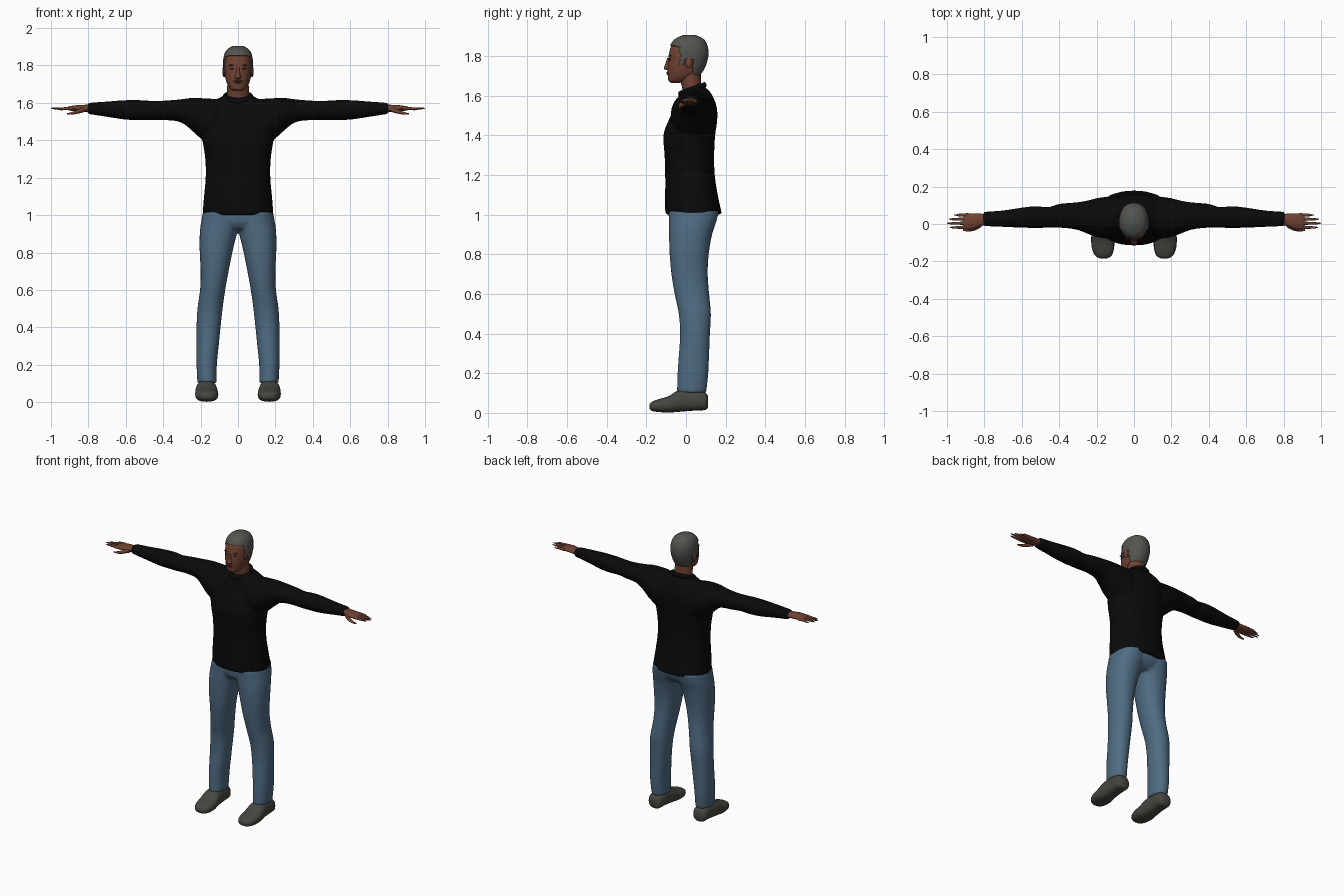
import bpy, bmesh, math
from mathutils import Matrix, Vector


def material(name, r, g, b):
    m = bpy.data.materials.new(name)
    m.diffuse_color = (r, g, b, 1)
    return m


SKIN = material("brown skin", 0.16, 0.054, 0.031)
LIP = material("dark skin", 0.10, 0.033, 0.022)
DARK = material("brow dark", 0.025, 0.018, 0.015)
HAIR = material("grey hair", 0.085, 0.09, 0.08)
BLACK = material("black cloth", 0.003, 0.003, 0.003)
DENIM = material("blue denim", 0.078, 0.148, 0.225)
SHOE = material("grey leather", 0.062, 0.062, 0.052)


def finish(bm, name, mat, remesh=0, angle=50):
    """Turn a bmesh into a smooth-shaded object, optionally fused into one skin."""
    bmesh.ops.recalc_face_normals(bm, faces=bm.faces)
    me = bpy.data.meshes.new(name)
    bm.to_mesh(me)
    bm.free()
    me.materials.append(mat)
    ob = bpy.data.objects.new(name, me)
    bpy.context.collection.objects.link(ob)
    bpy.ops.object.select_all(action='DESELECT')
    ob.select_set(True)
    bpy.context.view_layer.objects.active = ob
    if remesh:
        r = ob.modifiers.new("fuse", 'REMESH')
        r.mode = 'VOXEL'
        r.voxel_size = remesh
        r.use_smooth_shade = True
        s = ob.modifiers.new("relax", 'SMOOTH')
        s.factor, s.iterations = 0.5, 4
    else:
        bpy.ops.object.shade_smooth_by_angle(angle=math.radians(angle))
    return ob


def resample(secs, k):
    """Smooth in-between sections (Catmull-Rom)."""
    out = []
    for i in range(len(secs) - 1):
        p = [secs[max(i - 1, 0)], secs[i], secs[i + 1], secs[min(i + 2, len(secs) - 1)]]
        for j in range(k):
            t = j / k
            out.append([0.5 * (2 * b + (c - a) * t + (2 * a - 5 * b + 4 * c - d) * t * t
                               + (3 * b - a - 3 * c + d) * t ** 3) for a, b, c, d in zip(*p)])
    return out + [list(secs[-1])]


def loft(bm, axis, secs, side=1, n=24, k=3, power=2.0):
    """Closed tube along an axis; a section is (position, a_min, a_max, b_min, b_max)."""
    rings = []
    for t, a0, a1, b0, b1 in resample(secs, k):
        ring = []
        for i in range(n):
            w = 2 * math.pi * i / n
            c, s = math.cos(w), math.sin(w)
            a = (a0 + a1) / 2 + (a1 - a0) / 2 * math.copysign(abs(c) ** (2 / power), c)
            b = (b0 + b1) / 2 + (b1 - b0) / 2 * math.copysign(abs(s) ** (2 / power), s)
            x, y, z = {'x': (t, a, b), 'y': (a, t, b), 'z': (a, b, t)}[axis]
            ring.append(bm.verts.new((x * side, y, z)))
        rings.append(ring)
    for r, q in zip(rings, rings[1:]):
        for i in range(n):
            bm.faces.new((r[i], r[(i + 1) % n], q[(i + 1) % n], q[i]))
    bm.faces.new(rings[0])
    bm.faces.new(rings[-1])


def ball(bm, pos, size, turn=0):
    m = Matrix.Translation(pos) @ Matrix.Rotation(turn, 4, 'Y') @ Matrix.Diagonal((*size, 1))
    bmesh.ops.create_uvsphere(bm, u_segments=16, v_segments=10, radius=1, matrix=m)


# Sweater: body and both sleeves fused
bm = bmesh.new()
loft(bm, 'z', [(1.0, -.19, .19, -.105, .182), (1.1, -.182, .182, -.105, .16), (1.2, -.173, .173, -.105, .145),
               (1.3, -.175, .175, -.108, .142), (1.4, -.19, .19, -.114, .147), (1.47, -.2, .2, -.09, .157),
               (1.53, -.19, .19, -.06, .157), (1.58, -.16, .16, -.043, .143), (1.62, -.11, .11, -.025, .12),
               (1.64, -.075, .075, .0, .1)], n=40, power=2.3)
for side in (1, -1):
    loft(bm, 'x', [(.06, -.03, .12, 1.36, 1.61), (.13, -.075, .145, 1.37, 1.622), (.2, -.07, .138, 1.41, 1.626),
                   (.25, -.052, .125, 1.455, 1.627), (.31, -.03, .116, 1.498, 1.619), (.4, -.02, .108, 1.508, 1.612),
                   (.46, -.02, .09, 1.508, 1.611), (.52, -.022, .096, 1.508, 1.615), (.6, -.02, .088, 1.51, 1.615),
                   (.7, -.016, .073, 1.525, 1.608), (.805, -.012, .066, 1.541, 1.6)], side)
finish(bm, "sweater", BLACK, remesh=.009)

# Collar band, low at the throat and high at the nape
bm = bmesh.new()
N, M = 40, 8
grid = []
for i in range(N):
    w = 2 * math.pi * i / N
    c, s = math.cos(w), math.sin(w)
    mid = Vector((.072 * c, .032 + .062 * s, 1.63 + .022 * s))
    out = Vector((c, s, 0))
    grid.append([bm.verts.new(mid + out * .010 * math.cos(v) + Vector((0, 0, .016 * math.sin(v))))
                 for v in (2 * math.pi * j / M for j in range(M))])
for i in range(N):
    for j in range(M):
        p, q = grid[i], grid[(i + 1) % N]
        bm.faces.new((p[j], q[j], q[(j + 1) % M], p[(j + 1) % M]))
finish(bm, "collar", BLACK)

# Jeans: hips and both legs fused
bm = bmesh.new()
loft(bm, 'z', [(.925, -.12, .12, -.06, .11), (.96, -.185, .185, -.084, .148), (1.02, -.184, .184, -.088, .168)],
     n=36, power=2.2)
for side in (1, -1):
    loft(bm, 'z', [(.1, .114, .217, -.046, .102), (.2, .113, .222, -.043, .113), (.3, .103, .222, -.036, .117),
                   (.4, .093, .222, -.03, .121), (.5, .082, .217, -.037, .126), (.6, .068, .203, -.058, .117),
                   (.7, .05, .2, -.074, .11), (.8, .03, .205, -.083, .115), (.9, .006, .205, -.086, .132),
                   (.96, -.01, .198, -.086, .152), (1.02, -.01, .186, -.088, .166)], side, power=2.15)
finish(bm, "jeans", DENIM, remesh=.009)

# Shoes
for side, label in ((1, "left"), (-1, "right")):
    bm = bmesh.new()
    loft(bm, 'y', [(-.185, .148, .178, .022, .042), (-.172, .122, .205, .01, .056), (-.135, .107, .224, .004, .07),
                   (-.085, .106, .229, .002, .085), (-.04, .112, .226, .005, .113), (.02, .117, .22, .01, .118),
                   (.07, .118, .219, .013, .112), (.1, .125, .212, .015, .1), (.112, .145, .19, .03, .085)],
         side, power=2.5)
    finish(bm, label + "_shoe", SHOE)

# Hands: palm, four fingers and thumb
FINGERS = [(.048, .962, 1.565), (.026, .99, 1.569), (.004, 1.0, 1.571), (-.018, .985, 1.57)]
for side, label in ((1, "left"), (-1, "right")):
    bm = bmesh.new()
    loft(bm, 'x', [(.78, -.003, .053, 1.55, 1.592), (.82, -.012, .055, 1.553, 1.59), (.86, -.028, .057, 1.555, 1.588),
                   (.9, -.026, .056, 1.559, 1.582), (.912, -.018, .048, 1.564, 1.577)], side, n=16)
    for y, tip, z in FINGERS:
        loft(bm, 'x', [(.885, y - .01, y + .01, 1.561, 1.58), (.93, y - .008, y + .008, 1.562, 1.577),
                       (tip - .02, y - .006, y + .005, z - .005, z + .005),
                       (tip, y - .002, y + .002, z - .002, z + .002)], side, n=10)
    loft(bm, 'x', [(.815, -.015, .015, 1.552, 1.582), (.85, -.035, -.008, 1.543, 1.567),
                   (.885, -.04, -.022, 1.537, 1.553), (.915, -.037, -.028, 1.537, 1.545)], side, n=10)
    finish(bm, label + "_hand", SKIN)

# Neck
bm = bmesh.new()
loft(bm, 'z', [(1.58, -.066, .066, -.018, .09), (1.63, -.06, .06, -.018, .08), (1.68, -.058, .058, -.028, .075),
               (1.73, -.055, .055, -.02, .075)])
finish(bm, "neck", SKIN)

# Head with nose and ears
HEAD = [(1.664, -.022, .022, -.075, -.03), (1.675, -.04, .04, -.088, .0), (1.7, -.057, .057, -.092, .055),
        (1.73, -.067, .067, -.093, .083), (1.77, -.073, .073, -.09, .1), (1.81, -.075, .075, -.086, .108),
        (1.85, -.069, .069, -.074, .102), (1.88, -.053, .053, -.05, .083), (1.899, -.022, .022, -.01, .045)]
bm = bmesh.new()
loft(bm, 'z', HEAD, n=36, k=4, power=2.15)
loft(bm, 'z', [(1.728, -.014, .014, -.1, -.08), (1.738, -.018, .018, -.112, -.075), (1.755, -.011, .011, -.106, -.075),
               (1.79, -.007, .007, -.094, -.075)], n=12)
for side in (1, -1):
    ball(bm, (side * .076, .014, 1.768), (.008, .018, .03))
finish(bm, "head", SKIN)

# Hair cap: an enlarged skull shell trimmed along the hairline
bm = bmesh.new()
G = .006
loft(bm, 'z', [(z + G * (z - 1.78) / .12, a - G, b + G, c - G, d + G) for z, a, b, c, d in HEAD],
     n=56, k=8, power=2.15)


def hairless(p):
    if p.y > .038:
        return p.z < 1.70
    if p.y > -.005:
        return p.z < 1.785
    if p.y > -.03:
        return p.z < 1.755
    return p.z < 1.852 - .1 * max(0, abs(p.x) - .045)


bmesh.ops.delete(bm, geom=[f for f in bm.faces if hairless(f.calc_center_median())], context='FACES')
hair = finish(bm, "hair", HAIR)
thick = hair.modifiers.new("thickness", 'SOLIDIFY')
thick.thickness, thick.offset = .006, -1

# Eyes, brows and lips
bm = bmesh.new()
for side in (1, -1):
    ball(bm, (side * .031, -.0805, 1.783), (.012, .005, .005))
    ball(bm, (side * .032, -.079, 1.802), (.018, .005, .004), side * .1)
finish(bm, "eyes_and_brows", DARK)
bm = bmesh.new()
ball(bm, (0, -.091, 1.717), (.024, .007, .005))
ball(bm, (0, -.091, 1.709), (.02, .007, .005))
finish(bm, "lips", LIP)
